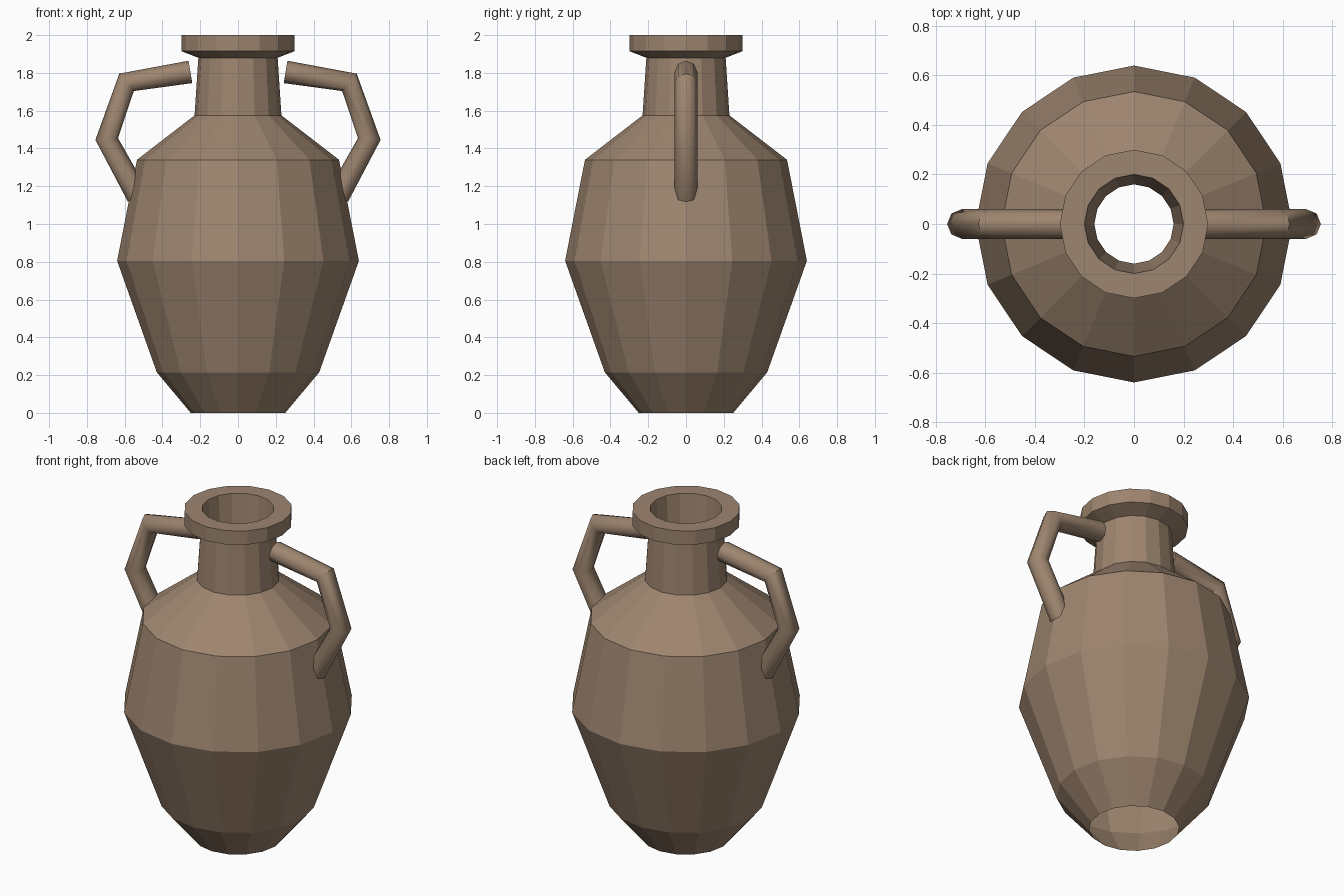
import bpy, bmesh, math

if "Cube" in bpy.data.objects:
    bpy.data.objects.remove(bpy.data.objects["Cube"])

clay = bpy.data.materials.new("clay")
clay.diffuse_color = (0.34, 0.235, 0.16, 1)
clay.use_nodes = True
clay.node_tree.nodes["Principled BSDF"].inputs["Base Color"].default_value = clay.diffuse_color


def add_object(name, mesh):
    ob = bpy.data.objects.new(name, mesh)
    bpy.context.collection.objects.link(ob)
    mesh.materials.clear()
    mesh.materials.append(clay)
    return ob


def lathe(name, profile, sides):
    bm = bmesh.new()
    rings = []
    for r, z in profile:
        rings.append([bm.verts.new((r * math.cos(2 * math.pi * i / sides),
                                    r * math.sin(2 * math.pi * i / sides), z))
                      for i in range(sides)])
    for a, b in zip(rings, rings[1:]):
        for i in range(sides):
            j = (i + 1) % sides
            bm.faces.new((a[i], a[j], b[j], b[i]))
    mesh = bpy.data.meshes.new(name)
    bm.to_mesh(mesh)
    bm.free()
    return add_object(name, mesh)


def tube(name, points, radius):
    curve = bpy.data.curves.new(name + "_path", 'CURVE')
    curve.dimensions = '3D'
    curve.bevel_depth = radius
    curve.bevel_resolution = 2
    curve.use_fill_caps = True
    spline = curve.splines.new('POLY')
    spline.points.add(len(points) - 1)
    for p, (x, z) in zip(spline.points, points):
        p.co = (x, 0, z, 1)
    path = bpy.data.objects.new(name + "_path", curve)
    bpy.context.collection.objects.link(path)
    bpy.context.view_layer.update()
    dg = bpy.context.evaluated_depsgraph_get()
    mesh = bpy.data.meshes.new_from_object(path.evaluated_get(dg))
    bpy.data.objects.remove(path)
    ob = add_object(name, mesh)
    bpy.ops.object.select_all(action='DESELECT')
    ob.select_set(True)
    bpy.context.view_layer.objects.active = ob
    bpy.ops.object.shade_smooth_by_angle(angle=math.radians(50))
    return ob


# Faceted jar: open foot, belly, shoulder, neck, flared rim, inner mouth
lathe("jar_body", [(0.25, 0), (0.43, 0.215), (0.64, 0.805), (0.535, 1.34),
                   (0.23, 1.575), (0.21, 1.88), (0.30, 1.915), (0.30, 2.0),
                   (0.20, 2.0), (0.16, 1.6)], 16)

# Pair of angular handles
path = [(0.252, 1.805), (0.59, 1.75), (0.695, 1.45), (0.53, 1.147)]
for side, label in ((1, "right"), (-1, "left")):
    tube(label + "_handle", [(side * x, z) for x, z in path], 0.06)
